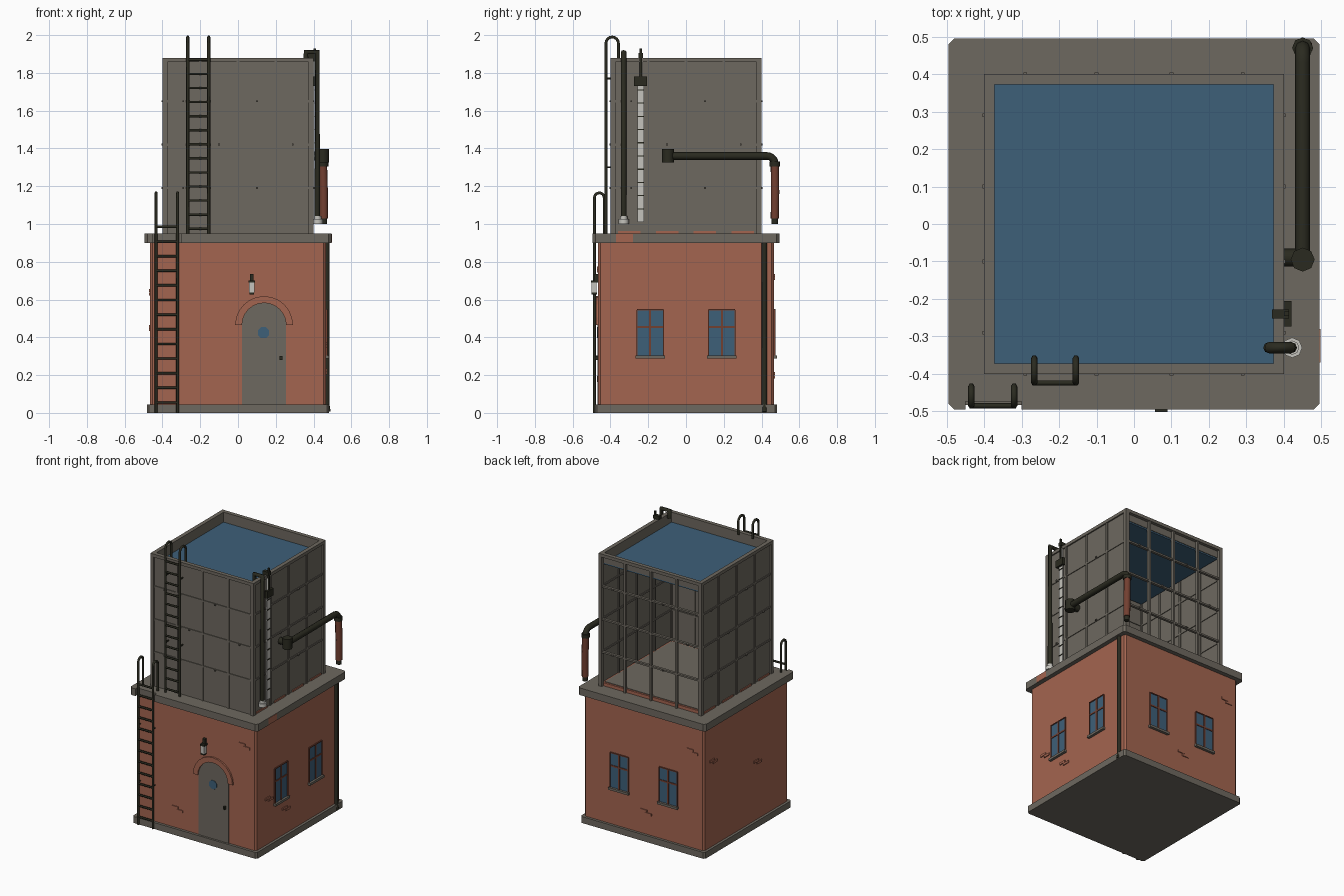
import bpy, bmesh, math
from mathutils import Matrix

cube = bpy.data.objects.get("Cube")
if cube:
    bpy.data.objects.remove(cube, do_unlink=True)


def material(name, r, g, b):
    m = bpy.data.materials.new(name)
    m.use_nodes = True
    m.diffuse_color = (r, g, b, 1)
    shader = next(n for n in m.node_tree.nodes if n.type == 'BSDF_PRINCIPLED')
    shader.inputs["Base Color"].default_value = (r, g, b, 1)
    shader.inputs["Roughness"].default_value = 0.8
    return m


brick = material("brick", .37, .13, .08)
grey = material("stone grey", .155, .14, .115)
blue = material("water blue", .048, .115, .19)
iron = material("dark iron", .023, .023, .014)
pale = material("pale glass", .56, .55, .51)
rust = material("rust red", .17, .05, .03)

FLAT = Matrix.Identity(4)
# Wall frames: u runs along the wall, v is height, w points outward
FRONT, SIDE, BACK, FAR = [Matrix.Rotation(math.radians(90 * i), 4, 'Z')
                          @ Matrix.Rotation(math.radians(90), 4, 'X') for i in range(4)]


def finish(name, bm, mat, frame):
    bmesh.ops.recalc_face_normals(bm, faces=bm.faces)
    bm.transform(frame)
    me = bpy.data.meshes.new(name)
    bm.to_mesh(me)
    bm.free()
    me.materials.append(mat)
    ob = bpy.data.objects.new(name, me)
    bpy.context.collection.objects.link(ob)
    return ob


def boxes(name, mat, items, frame=FLAT):
    """One object out of boxes given as u0, u1, v0, v1, w0, w1."""
    bm = bmesh.new()
    for u0, u1, v0, v1, w0, w1 in items:
        place = Matrix.Translation(((u0 + u1) / 2, (v0 + v1) / 2, (w0 + w1) / 2))
        size = Matrix.Diagonal((u1 - u0, v1 - v0, w1 - w0, 1))
        bmesh.ops.create_cube(bm, size=1, matrix=place @ size)
    return finish(name, bm, mat, frame)


def prism(name, mat, outline, w0, w1, frame=FLAT):
    bm = bmesh.new()
    face = bm.faces.new([bm.verts.new((u, v, w0)) for u, v in outline])
    new = bmesh.ops.extrude_face_region(bm, geom=[face])["geom"]
    bmesh.ops.translate(bm, vec=(0, 0, w1 - w0),
                        verts=[v for v in new if isinstance(v, bmesh.types.BMVert)])
    return finish(name, bm, mat, frame)


def tubes(name, mat, radius, paths, res=2):
    """Round bars along paths, as one mesh object."""
    cu = bpy.data.curves.new(name, 'CURVE')
    cu.dimensions = '3D'
    cu.bevel_depth, cu.bevel_resolution, cu.use_fill_caps = radius, res, True
    for path in paths:
        sp = cu.splines.new('POLY')
        sp.points.add(len(path) - 1)
        for p, co in zip(sp.points, path):
            p.co = (*co, 1)
    tmp = bpy.data.objects.new(name + "_path", cu)
    bpy.context.collection.objects.link(tmp)
    deps = bpy.context.evaluated_depsgraph_get()
    me = bpy.data.meshes.new_from_object(tmp.evaluated_get(deps))
    bpy.data.objects.remove(tmp, do_unlink=True)
    me.materials.clear()
    me.materials.append(mat)
    ob = bpy.data.objects.new(name, me)
    bpy.context.collection.objects.link(ob)
    return ob


def arc(cx, cy, r, a0, a1, n):
    return [(cx + r * math.cos(math.radians(a0 + (a1 - a0) * i / n)),
             cy + r * math.sin(math.radians(a0 + (a1 - a0) * i / n))) for i in range(n + 1)]


def chamfered(h, c):
    return [(-h + c, -h), (h - c, -h), (h, -h + c), (h, h - c),
            (h - c, h), (-h + c, h), (-h, h - c), (-h, -h + c)]


# Brick house with stone base and cornice notched for the ladder
W, H = .465, .495
prism("brick_house", brick, chamfered(W, .012), .02, .92)
prism("stone_base", grey, chamfered(.483, .012), 0, .045)
notch = [(-.45, -H), (-.45, -.474), (-.3, -.474), (-.3, -H)]
outline = chamfered(H, .015)
prism("cornice", grey, outline[:1] + notch + outline[1:], .9, .95)
boxes("cornice_brick_patch", brick, [(-.37, -.28, .902, .948, .49, .497)], SIDE)

# Pairs of loose bricks standing proud of the walls
spots = ((FRONT, [(.36, .76), (-.16, .18)]), (SIDE, [(-.34, .36), (-.15, .22)]),
         (BACK, [(0, .2), (.36, .72)]), (FAR, [(-.38, .64), (.11, .45)]))
for frame, places in spots:
    boxes("raised_bricks", brick,
          [(u + d - .025, u + d + .025, v - d / 2, v - d / 2 + .016, W, W + .006)
           for u, v in places for d in (0, .035)], frame)

# Windows on the side and back walls
for frame in (SIDE, BACK):
    for u in (-.19, .19):
        g = .07
        boxes("window_glass", blue, [(u - g, u + g, .3, .548, W, W + .003)], frame)
        boxes("window_frame", rust, [
            (u - .006, u + .006, .3, .548, W, W + .007),
            (u - g, u + g, .45, .461, W, W + .007),
            (u - g - .003, u - g + .003, .3, .545, W, W + .008),
            (u + g - .003, u + g + .003, .3, .545, W, W + .008),
            (u - g, u + g, .543, .549, W, W + .008)], frame)
        boxes("window_sill", grey, [(u - .078, u + .078, .288, .304, W, W + .018)], frame)

# Arched door with brick surround
dx, spring, r = .138, .465, .117
door = [(dx - r, .04), (dx + r, .04)] + arc(dx, spring, r, 0, 180, 12)
prism("door", grey, door, W, W + .004, FRONT)
ring = arc(dx, spring, r, 0, 180, 12) + arc(dx, spring, r + .036, 180, 0, 12)
prism("door_arch", brick, ring, W, W + .012, FRONT)
prism("door_window", blue, arc(dx - .003, .425, .032, 22.5, 337.5, 7), W, W + .007, FRONT)
boxes("door_handle", iron, [(.221, .235, .28, .3, W, W + .018)], FRONT)

# Wall lamp
boxes("lamp_bracket", iron, [(.063, .083, .69, .735, W, W + .02),
                             (.056, .09, .69, .702, W, .502),
                             (.06, .086, .628, .638, .472, .5)], FRONT)
boxes("lamp_glass", pale, [(.059, .087, .638, .69, .473, .499)], FRONT)

# Tank: low plinth, floor, three wall panels and an open gridded back
T, Z0, Z1, level = .4, .95, 1.88, 1.81
boxes("tank_plinth", brick, [(-.383, .383, -.383, .383, Z0, .972)])
boxes("tank_floor", grey, [(-.37, .37, -.37, .37, Z0, .976)])
for frame, label in ((FRONT, "front"), (SIDE, "side"), (BACK, "back"), (FAR, "far")):
    if label != "back":
        boxes(label + "_tank_panel", grey, [(-.39, .39, Z0, Z1 - .005, .383, .391)], frame)
    bars = [(u - .007, u + .007, Z0, Z1 - .01, .376, .397) for u in (-.2, 0, .2)]
    bars += [(-.39, .39, z - .006, z + .006, .378, .396) for z in (1.19, 1.42, 1.65)]
    boxes(label + "_tank_bars", grey, bars, frame)
    boxes(label + "_tank_rim", grey, [(-T, T, Z1 - .022, Z1, .372, T),
                                      (-.376, .376, level, Z1 - .01, .372, .378)], frame)
    boxes(label + "_tank_post", grey, [(.374, T, Z0, Z1 - .01, .374, T)], frame)
    bolts = [(-.29, 1.65), (.1, 1.65), (-.1, 1.42), (.29, 1.42), (-.29, 1.19), (.1, 1.19)]
    boxes(label + "_tank_bolts", grey,
          [(u - .005, u + .005, z - .005, z + .005, .385, .404) for u, z in bolts], frame)
for frame in (SIDE, FAR):
    boxes("plinth_bricks", brick, [(u - .06, u + .06, Z0, Z0 + .012, .38, .397)
                                   for u in (-.3, -.1, .1, .3)], frame)
boxes("water", blue, [(-.374, .374, -.374, .374, level - .01, level)])


# Ladders with hooped handrails
def ladder(name, xs, y, depth, z0, top, foot, rungs):
    bend = depth / 2
    hoop = [(y + bend - p, q) for p, q in arc(0, top - bend, bend, 0, 180, 8)]
    hoop = [(y, z0)] + hoop + [(y + depth, foot)]
    tubes(name + "_rails", iron, .0085, [[(x, p, q) for p, q in hoop] for x in xs], 1)
    tubes(name + "_rungs", iron, .007, [[(xs[0], y, z), (xs[1], y, z)] for z in rungs], 1)


ladder("lower_ladder", (-.434, -.32), -.485, .052, 0, 1.165, Z0, [.055 + .0775 * i for i in range(13)])
ladder("upper_ladder", (-.266, -.155), -.424, .066, Z0, 1.99, 1.87, [.975 + .0745 * i for i in range(13)])
tubes("ladder_brackets", iron, .005, [[(x, -.424, z), (x, -.39, z)]
                                      for x in (-.266, -.155) for z in (1.3, 1.77)], 1)
tubes("lower_ladder_brackets", iron, .005, [[(x, -.485, z), (x, -.46, z)]
                                            for x in (-.434, -.32) for z in (.3, .7)], 1)

# Overflow pipe hooked over the rim, with a glass foot
tubes("overflow_pipe", iron, .015, [[(.36, -.33, 1.86), (.36, -.33, 1.91),
                                     (.42, -.33, 1.91), (.42, -.33, 1.03)]])
tubes("overflow_foot", pale, .027, [[(.422, -.33, 1), (.422, -.33, 1.026)]])
tubes("overflow_foot_neck", pale, .019, [[(.422, -.33, 1.02), (.422, -.33, 1.042)]])

# Level gauge with ticks, slider and rod
boxes("gauge_strip", pale, [(-.258, -.222, 1.01, 1.74, .398, .406),
                            (-.25, -.23, 1.74, 1.86, .398, .406)], SIDE)
boxes("gauge_ticks", iron, [(-.258, -.222, z - .003, z + .003, .4, .409)
                            for z in [1.08 + .07 * i for i in range(10)]], SIDE)
boxes("gauge_slider", iron, [(-.274, -.206, 1.73, 1.78, .4, .42)], SIDE)
boxes("gauge_rod", iron, [(-.246, -.234, 1.77, 1.93, .4, .414),
                          (-.252, -.228, 1.88, 1.905, .368, .414)], SIDE)

# Filling spout with hanging hose
px, pz = .45, 1.36
tubes("spout_flange", iron, .024, [[(.39, -.09, pz), (px, -.09, pz)]])
tubes("spout_joint", iron, .032, [[(px, -.095, 1.325), (px, -.095, 1.398)]])
bend = [(px, y, z) for y, z in arc(.43, pz - .04, .04, 90, 0, 5)]
tubes("spout_pipe", iron, .02, [[(px, -.09, pz)] + bend + [(px, .47, 1.3)]])
tubes("spout_collar", iron, .028, [[(px, .47, 1.305), (px, .47, 1.33)]])
tubes("hose", rust, .023, [[(px, .47, 1.31), (px + .004, .472, 1.17), (px + .004, .47, 1.03)]])
tubes("hose_nozzle", iron, .018, [[(px + .004, .47, 1.035), (px + .004, .47, 1)]])

# Drain pipe down the side wall
tubes("drain_pipe", iron, .014, [[(.471, .415, .91), (.471, .415, .04), (.477, .415, .005)]])
